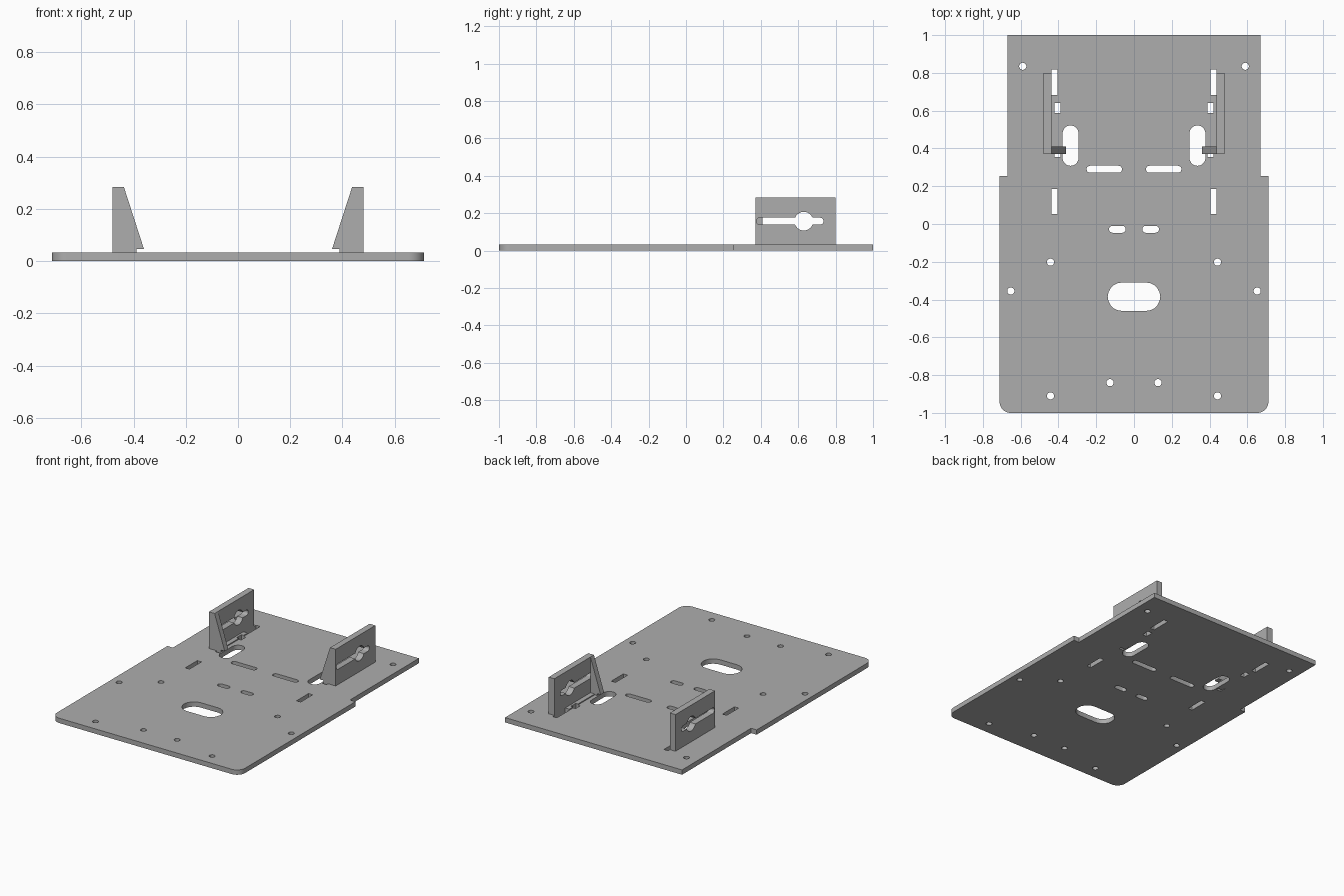
import bpy, bmesh
from math import pi, sin, cos, asin, radians
from mathutils import Matrix, Vector

cube = bpy.data.objects.get("Cube")
if cube:
    bpy.data.objects.remove(cube, do_unlink=True)

grey = bpy.data.materials.new("matte grey")
grey.use_nodes = True
colour = (0.42, 0.42, 0.42, 1)
grey.diffuse_color = colour
grey.node_tree.nodes["Principled BSDF"].inputs["Base Color"].default_value = colour


def arc(cx, cy, r, a0, a1, n=10):
    steps = [a0 + (a1 - a0) * i / n for i in range(n + 1)]
    return [(cx + r * cos(a), cy + r * sin(a)) for a in steps]


def circle(cx, cy, r):
    return arc(cx, cy, r, 0, 2 * pi, 24)[:-1]


def rect(x0, y0, x1, y1):
    return [(x0, y0), (x1, y0), (x1, y1), (x0, y1)]


def slot(cx, cy, w, h):
    """Rounded slot running along its longer side."""
    r = min(w, h) / 2
    d = max(w, h) / 2 - r
    if w > h:
        return arc(cx + d, cy, r, -pi / 2, pi / 2) + arc(cx - d, cy, r, pi / 2, 3 * pi / 2)
    return arc(cx, cy + d, r, 0, pi) + arc(cx, cy - d, r, pi, 2 * pi)


# Where each profile's u, v and depth directions point
AXES = {"z": ((1, 0, 0), (0, 1, 0), (0, 0, 1)),
        "x": ((0, 1, 0), (0, 0, 1), (1, 0, 0)),
        "y": ((1, 0, 0), (0, 0, 1), (0, 1, 0))}


def prism(name, loops, axis, start, end):
    """Extrude an outline (first loop) with holes (other loops) along an axis."""
    curve = bpy.data.curves.new(name, "CURVE")
    curve.dimensions = "2D"
    curve.fill_mode = "BOTH"
    curve.extrude = abs(end - start) / 2
    for loop in loops:
        spline = curve.splines.new("POLY")
        spline.points.add(len(loop) - 1)
        for point, (u, v) in zip(spline.points, loop):
            point.co = (u, v, 0, 1)
        spline.use_cyclic_u = True
    temp = bpy.data.objects.new(name + " profile", curve)
    bpy.context.collection.objects.link(temp)
    graph = bpy.context.evaluated_depsgraph_get()
    mesh = bpy.data.meshes.new_from_object(temp.evaluated_get(graph))
    bpy.data.objects.remove(temp, do_unlink=True)
    bpy.data.curves.remove(curve)

    u, v, w = (Vector(a) for a in AXES[axis])
    turn = Matrix((u, v, w)).transposed().to_4x4()
    mesh.transform(Matrix.Translation(w * (start + end) / 2) @ turn)
    bm = bmesh.new()
    bm.from_mesh(mesh)
    bmesh.ops.remove_doubles(bm, verts=bm.verts, dist=1e-5)
    bmesh.ops.recalc_face_normals(bm, faces=bm.faces)
    bm.to_mesh(mesh)
    bm.free()
    mesh.shade_smooth()
    mesh.set_sharp_from_angle(angle=radians(30))
    mesh.materials.clear()
    mesh.materials.append(grey)
    obj = bpy.data.objects.new(name, mesh)
    bpy.context.collection.objects.link(obj)
    return obj


TOP = 0.033      # top of the base plate
HEAD = 0.284     # top of the brackets
FOOT = 0.046     # underside of the gussets

# Base plate: stepped outline with rounded front corners
outline = (arc(-0.652, -0.94, 0.06, pi, 1.5 * pi) + arc(0.652, -0.94, 0.06, -pi / 2, 0)
           + [(0.712, 0.253), (0.67, 0.253), (0.67, 1), (-0.67, 1), (-0.67, 0.253), (-0.712, 0.253)])
loops = [outline, slot(0, -0.385, 0.278, 0.15)]
screws = [(0.589, 0.835), (0.442, -0.202), (0.652, -0.355), (0.127, -0.84), (0.442, -0.91)]
for s in (-1, 1):
    loops += [circle(s * x, y, 0.019) for x, y in screws]
    loops += [slot(s * 0.088, -0.028, 0.088, 0.037),
              slot(s * 0.157, 0.29, 0.188, 0.037),
              slot(s * 0.336, 0.415, 0.085, 0.214)]
    for x0, x1, y0, y1 in ((0.405, 0.437, 0.054, 0.184), (0.405, 0.437, 0.683, 0.818),
                           (0.388, 0.422, 0.588, 0.641), (0.388, 0.422, 0.356, 0.409)):
        loops.append(rect(s * x0, y0, s * x1, y1))
prism("base_plate", loops, "z", 0, TOP)

# Keyhole: a slot widened by a round hole
half, r, mid, hub = 0.019, 0.05, 0.157, 0.63
a = asin(half / r)
keyhole = (arc(0.716, mid, half, -pi / 2, pi / 2) + arc(hub, mid, r, a, pi - a)
           + arc(0.396, mid, half, pi / 2, 1.5 * pi) + arc(hub, mid, r, pi + a, 2 * pi - a))

for s, side in ((-1, "right"), (1, "left")):
    # Upright bracket wall
    prism(side + "_bracket_wall", [rect(0.371, TOP, 0.799, HEAD), keyhole],
          "x", s * 0.437, s * 0.48)
    # Triangular gusset with a tab that drops into the plate
    gusset = [(0.437, HEAD), (0.36, FOOT), (0.388, FOOT), (0.388, 0.001),
              (0.422, 0.001), (0.422, TOP), (0.437, TOP)]
    prism(side + "_bracket_gusset", [[(s * x, z) for x, z in gusset]], "y", 0.371, 0.409)
    # Low foot strip, notched around the small plate opening
    strip = [(0.437, 0.409), (0.405, 0.409), (0.405, 0.588), (0.422, 0.588),
             (0.422, 0.641), (0.405, 0.641), (0.405, 0.683), (0.437, 0.683)]
    prism(side + "_bracket_foot", [[(s * x, y) for x, y in strip]], "z", TOP, 0.04)
